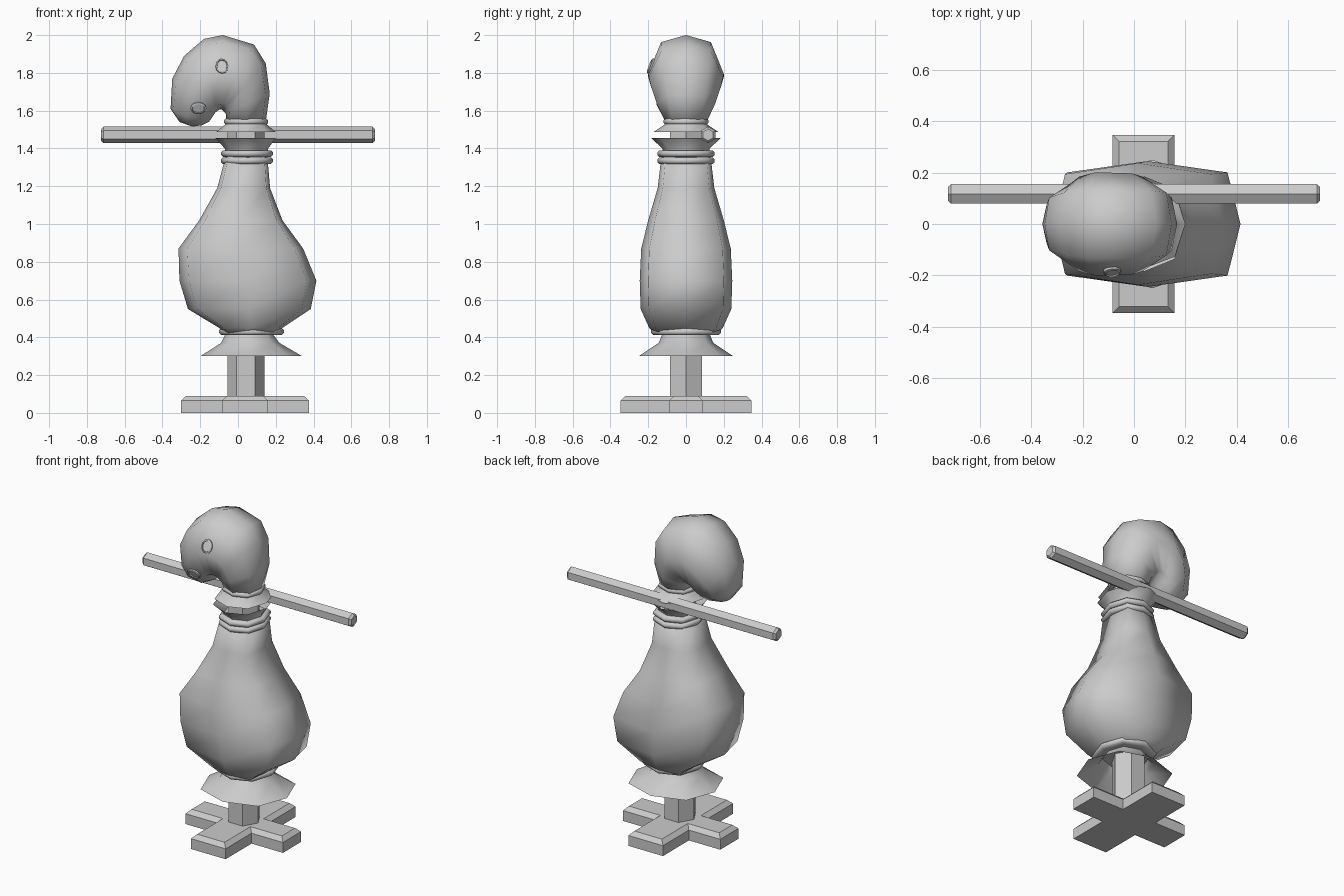
import bpy, bmesh, math
from mathutils import Vector
from mathutils.bvhtree import BVHTree

if "Cube" in bpy.data.objects:
    bpy.data.objects.remove(bpy.data.objects["Cube"])


def finish(bm, name, smooth=False):
    bmesh.ops.recalc_face_normals(bm, faces=bm.faces)
    me = bpy.data.meshes.new(name)
    for f in bm.faces:
        f.smooth = smooth
    bm.to_mesh(me)
    bm.free()
    ob = bpy.data.objects.new(name, me)
    bpy.context.collection.objects.link(ob)
    return ob


def skin(name, loops, caps=(True, True), smooth=False):
    """Bridge equal-length vertex loops into one surface."""
    bm = bmesh.new()
    rows = [[bm.verts.new(p) for p in loop] for loop in loops]
    n = len(rows[0])
    for a, b in zip(rows, rows[1:]):
        for i in range(n):
            j = (i + 1) % n
            bm.faces.new((a[i], a[j], b[j], b[i]))
    for on, row in zip(caps, (rows[0], rows[-1])):
        if on:
            bm.faces.new(row)
    return finish(bm, name, smooth)


def oct_ring(a, b, ry, cu=0.72, cv=0.72):
    """8-sided ring spanning point a to b in the xz plane, half depth ry."""
    a, b = Vector((a[0], 0, a[1])), Vector((b[0], 0, b[1]))
    mid, half = (a + b) / 2, (a - b) / 2
    shape = [(1, 0), (cu, cv), (0, 1), (-cu, cv), (-1, 0), (-cu, -cv), (0, -1), (cu, -cv)]
    return [mid + half * u + Vector((0, ry * v, 0)) for u, v in shape]


def level(z, x0, x1, ry, cu=0.74, cv=0.74):
    return oct_ring((x1, z), (x0, z), ry, cu, cv)


def hex_bar(name, centre, r, axis, start, end, bevel, turn):
    """Hexagonal bar along x or z with chamfered ends."""
    loops = []
    for t, k in ((start, r - bevel), (start + bevel, r), (end - bevel, r), (end, r - bevel)):
        loop = []
        for i in range(6):
            w = turn + i * math.pi / 3
            c, s = k * math.cos(w), k * math.sin(w)
            loop.append((t, centre[0] + c, centre[1] + s) if axis == 'x'
                        else (centre[0] + c, centre[1] + s, t))
        loops.append(loop)
    return skin(name, loops)


# cross-shaped foot with chamfered top
def cross(z, d):
    hx, hy, wx, wy = 0.338 - d, 0.347 - d, 0.12 - d, 0.09 - d
    q = [(hx, -wy), (hx, wy), (wx, wy), (wx, hy), (-wx, hy), (-wx, wy)]
    return [(x + 0.037, y, z) for x, y in q + [(-x, -y) for x, y in q]]


skin("cross_foot", [cross(0, 0), cross(0.065, 0), cross(0.09, 0.025)])

# upright post and arm pole
hex_bar("post", (0.042, 0), 0.098, 'z', 0.05, 1.55, 0.005, 0)
hex_bar("arm_pole", (0.117, 1.472), 0.044, 'x', -0.725, 0.725, 0.013, math.pi / 2)

# stuffed sack body: z, left, right, half depth
body = [(0.42, -0.07, 0.20, 0.165), (0.45, -0.10, 0.235, 0.195), (0.55, -0.265, 0.385, 0.24),
        (0.70, -0.31, 0.415, 0.245), (0.87, -0.315, 0.345, 0.237), (1.02, -0.205, 0.235, 0.20),
        (1.19, -0.11, 0.17, 0.15), (1.36, -0.065, 0.155, 0.13)]
skin("sack_body", [level(*r, 0.86, 0.82) for r in body], smooth=True)

# flared cloth: skirt and two collars, open ended
cloth = {
    "skirt": [(0.30, -0.20, 0.34, 0.25), (0.37, -0.09, 0.22, 0.145), (0.43, -0.06, 0.175, 0.12)],
    "lower_collar": [(1.37, -0.065, 0.155, 0.12), (1.40, -0.07, 0.16, 0.125),
                     (1.455, -0.12, 0.20, 0.185)],
    "upper_collar": [(1.487, -0.115, 0.20, 0.172), (1.525, -0.07, 0.155, 0.115),
                     (1.55, -0.06, 0.145, 0.105)],
}
for name, rings in cloth.items():
    skin(name, [level(*r) for r in rings], (False, False), True)

# rope ties: centre z, left, right, half depth, half thickness
ropes = [(0.43, -0.10, 0.243, 0.185, 0.018), (1.335, -0.09, 0.185, 0.152, 0.017),
         (1.373, -0.09, 0.185, 0.152, 0.017), (1.542, -0.075, 0.16, 0.12, 0.016)]
for i, (z, x0, x1, ry, h) in enumerate(ropes):
    loops = [level(z + dz * h, x0 + d * h, x1 - d * h, ry - d * h)
             for dz, d in ((-1, 2), (-1, 0.6), (-0.4, 0), (0.4, 0), (1, 0.6), (1, 2))]
    skin(f"rope_{i + 1}", loops, smooth=True)

# drooping sack head: outer point, inner point, half depth
head_rings = [((0.145, 1.53), (-0.06, 1.53), 0.105), ((0.168, 1.69), (-0.065, 1.585), 0.155),
              ((0.147, 1.85), (-0.085, 1.605), 0.185), ((0.085, 1.95), (-0.10, 1.605), 0.197),
              ((-0.08, 2.0), (-0.12, 1.59), 0.20), ((-0.18, 1.98), (-0.13, 1.575), 0.20),
              ((-0.285, 1.89), (-0.14, 1.56), 0.185), ((-0.348, 1.77), (-0.155, 1.54), 0.155),
              ((-0.357, 1.61), (-0.19, 1.523), 0.105), ((-0.31, 1.54), (-0.24, 1.515), 0.04)]
head = skin("sack_head", [oct_ring(a, b, ry, 0.82, 0.66) for a, b, ry in head_rings], smooth=True)

# button eyes lying on the head surface
hb = bmesh.new()
hb.from_mesh(head.data)
tree = BVHTree.FromBMesh(hb)
hb.free()
for name, x, z, rx, rz in (("upper_button", -0.085, 1.835, 0.034, 0.042),
                           ("lower_button", -0.21, 1.615, 0.042, 0.034)):
    loc, nor, _, _ = tree.ray_cast(Vector((x, -1, z)), Vector((0, 1, 0)))
    if nor.y > 0:
        nor = -nor
    rot = nor.to_track_quat('Z', 'Y')
    loops = []
    for k, h in ((1, -0.01), (1, 0.008), (0.8, 0.012), (0.75, 0.006)):
        loops.append([loc + rot @ Vector((rx * k * math.cos(w), rz * k * math.sin(w), h))
                      for w in (i * math.tau / 12 for i in range(12))])
    skin(name, loops)
